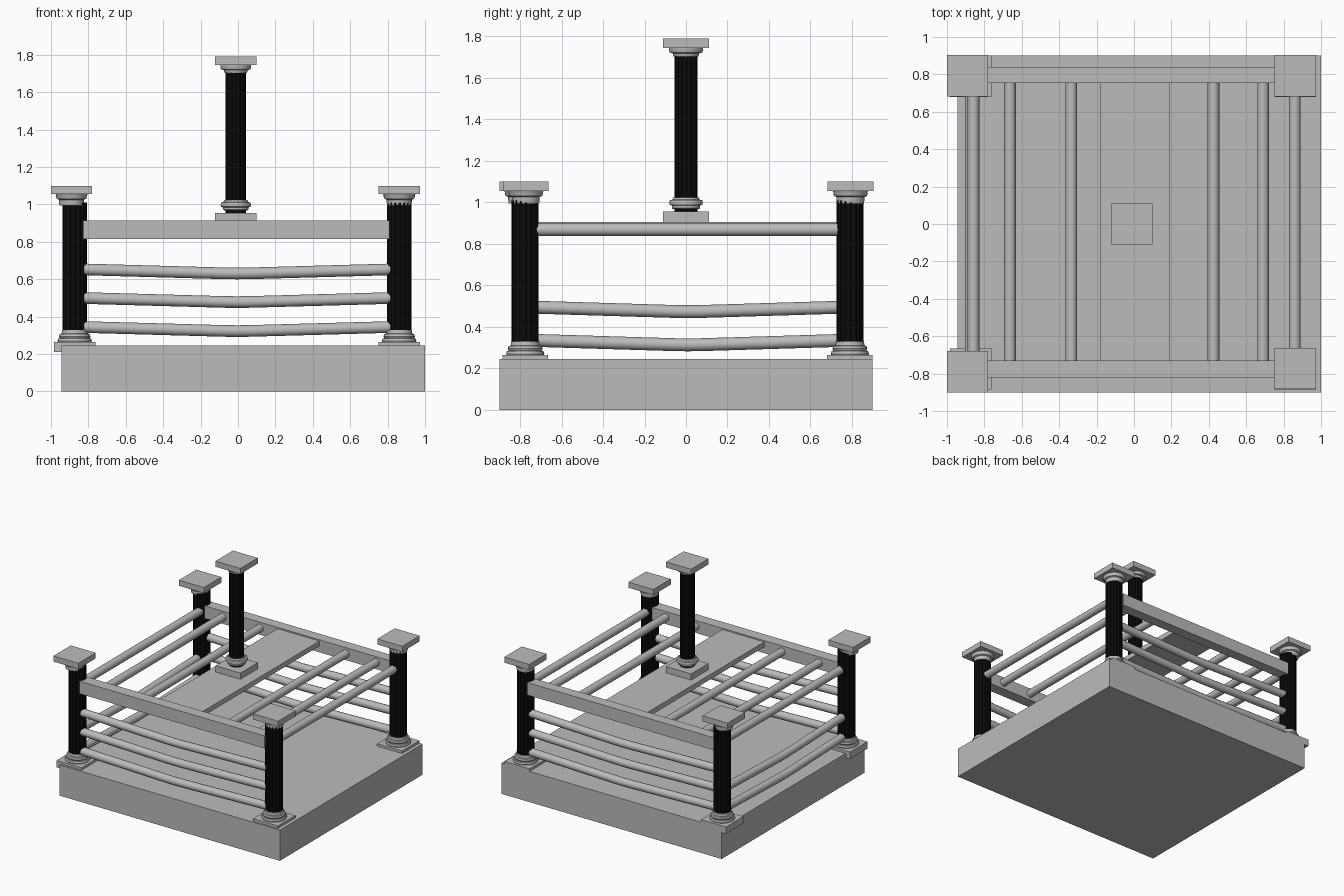
import bpy
import bmesh
import math

cube = bpy.data.objects.get("Cube")
if cube:
    bpy.data.objects.remove(cube, do_unlink=True)


def material(name, value):
    mat = bpy.data.materials.new(name)
    mat.use_nodes = True
    color = (value, value, value, 1)
    mat.diffuse_color = color
    mat.node_tree.nodes["Principled BSDF"].inputs["Base Color"].default_value = color
    return mat


STONE = material("stone_grey", 0.5)
BLACK = material("shaft_black", 0.004)


def add_mesh(name, bm, mat):
    bmesh.ops.recalc_face_normals(bm, faces=bm.faces)
    mesh = bpy.data.meshes.new(name)
    bm.to_mesh(mesh)
    bm.free()
    mesh.materials.append(mat)
    obj = bpy.data.objects.new(name, mesh)
    bpy.context.collection.objects.link(obj)
    return obj


def smooth(obj):
    bpy.ops.object.select_all(action="DESELECT")
    obj.select_set(True)
    bpy.context.view_layer.objects.active = obj
    bpy.ops.object.shade_smooth_by_angle(angle=math.radians(35))


def box(name, xs, ys, zs):
    bm = bmesh.new()
    bmesh.ops.create_cube(bm, size=1)
    for v in bm.verts:
        for i, (lo, hi) in enumerate((xs, ys, zs)):
            v.co[i] = lo if v.co[i] < 0 else hi
    return add_mesh(name, bm, STONE)


def slab(name, x, y, z0, z1, half=0.11):
    box(name, (x - half, x + half), (y - half, y + half), (z0, z1))


def lathe(name, x, y, profile, sides=32):
    """Stack of rings from (radius, height) pairs, closed at both ends."""
    bm = bmesh.new()
    rings = []
    for r, z in profile:
        angles = [2 * math.pi * i / sides for i in range(sides)]
        rings.append([bm.verts.new((x + r * math.cos(a), y + r * math.sin(a), z)) for a in angles])
    for a, b in zip(rings, rings[1:]):
        for i in range(sides):
            j = (i + 1) % sides
            bm.faces.new((a[i], a[j], b[j], b[i]))
    bm.faces.new(rings[0])
    bm.faces.new(rings[-1])
    smooth(add_mesh(name, bm, STONE))


def fluted_shaft(name, x, y, r, z0, z1, flutes=16):
    bm = bmesh.new()
    ring = []
    for i in range(flutes * 4):
        a = 2 * math.pi * i / (flutes * 4)
        rad = r * (1, 1, 0.94, 0.94)[i % 4]
        ring.append(bm.verts.new((x + rad * math.cos(a), y + rad * math.sin(a), z0)))
    face = bm.faces.new(ring)
    top = bmesh.ops.extrude_face_region(bm, geom=[face])["geom"]
    for v in top:
        if isinstance(v, bmesh.types.BMVert):
            v.co.z = z1
    add_mesh(name, bm, BLACK)


def rope(name, start, end, sag=0.0, r=0.031):
    """Round bar, dipping to a soft kink at its middle."""
    curve = bpy.data.curves.new(name, "CURVE")
    curve.dimensions = "3D"
    curve.bevel_depth = r
    curve.bevel_resolution = 4
    curve.use_fill_caps = True
    steps = (0, 0.25, 0.46, 0.5, 0.54, 0.75, 1) if sag else (0, 1)
    spline = curve.splines.new("POLY")
    spline.points.add(len(steps) - 1)
    for p, t in zip(spline.points, steps):
        co = [a + (b - a) * t for a, b in zip(start, end)]
        co[2] -= sag * min(1, (1 - abs(2 * t - 1)) * 1.05)
        p.co = (*co, 1)
    curve.materials.append(STONE)
    obj = bpy.data.objects.new(name, curve)
    bpy.context.collection.objects.link(obj)
    bpy.ops.object.select_all(action="DESELECT")
    obj.select_set(True)
    bpy.context.view_layer.objects.active = obj
    bpy.ops.object.convert(target="MESH")
    smooth(bpy.context.view_layer.objects.active)


# Platform
box("platform", (-0.945, 1.0), (-0.9, 0.9), (0, 0.245))

# Corner columns: shaft position and small shift of the cap
CORNERS = {
    "front_right": (-0.873, -0.775, -0.017, -0.015),
    "back_right": (-0.873, 0.79, -0.017, 0.003),
    "front_left": (0.862, -0.775, 0, 0.003),
    "back_left": (0.862, 0.79, 0, 0.003),
}
for corner, (x, y, dx, dy) in CORNERS.items():
    slab(corner + "_plinth", x, y, 0.21, 0.265)
    lathe(corner + "_base_rings", x, y, [
        (0.088, 0.26), (0.092, 0.27), (0.088, 0.283), (0.08, 0.285),
        (0.084, 0.295), (0.08, 0.307), (0.07, 0.31), (0.068, 0.33)])
    fluted_shaft(corner + "_shaft", x, y, 0.065, 0.3, 1.01)
    lathe(corner + "_cap_rings", x + dx, y + dy, [
        (0.064, 0.995), (0.067, 1.01), (0.067, 1.025), (0.078, 1.03),
        (0.083, 1.04), (0.083, 1.05), (0.09, 1.06)])
    slab(corner + "_cap", x + dx, y + dy, 1.055, 1.1)

# Centre column standing on the roof plank
CX = -0.012
slab("centre_plinth", CX, 0, 0.9, 0.955)
lathe("centre_base_rings", CX, 0, [
    (0.062, 0.967), (0.068, 0.973), (0.068, 0.984), (0.079, 0.988),
    (0.081, 1.0), (0.078, 1.01), (0.066, 1.013), (0.062, 1.023)])
fluted_shaft("centre_shaft", CX, 0, 0.055, 0.93, 1.715)
lathe("centre_cap_rings", CX, 0, [
    (0.06, 1.703), (0.064, 1.718), (0.078, 1.722), (0.082, 1.733), (0.082, 1.748)])
slab("centre_cap", CX, 0, 1.745, 1.79)

# Roof beams, plank and cross bars
box("front_beam", (-0.84, 0.81), (-0.82, -0.73), (0.815, 0.915))
box("back_beam", (-0.84, 0.81), (0.755, 0.84), (0.815, 0.915))
box("roof_plank", (-0.18, 0.19), (-0.75, 0.77), (0.865, 0.905))
for i, x in enumerate((-0.858, -0.663, -0.335, 0.425, 0.69, 0.86)):
    rope(f"roof_bar_{i + 1}", (x, -0.76, 0.868), (x, 0.78, 0.868))

# Sagging ropes: three at front and back, two on the right, left side open
for i, z in enumerate((0.345, 0.5, 0.653)):
    for side, y in (("front", -0.785), ("back", 0.795)):
        rope(f"{side}_rope_{i + 1}", (-0.84, y, z), (0.83, y, z), 0.022)
for i, z in enumerate((0.335, 0.495)):
    rope(f"right_rope_{i + 1}", (-0.873, -0.75, z), (-0.873, 0.77, z), 0.022)
